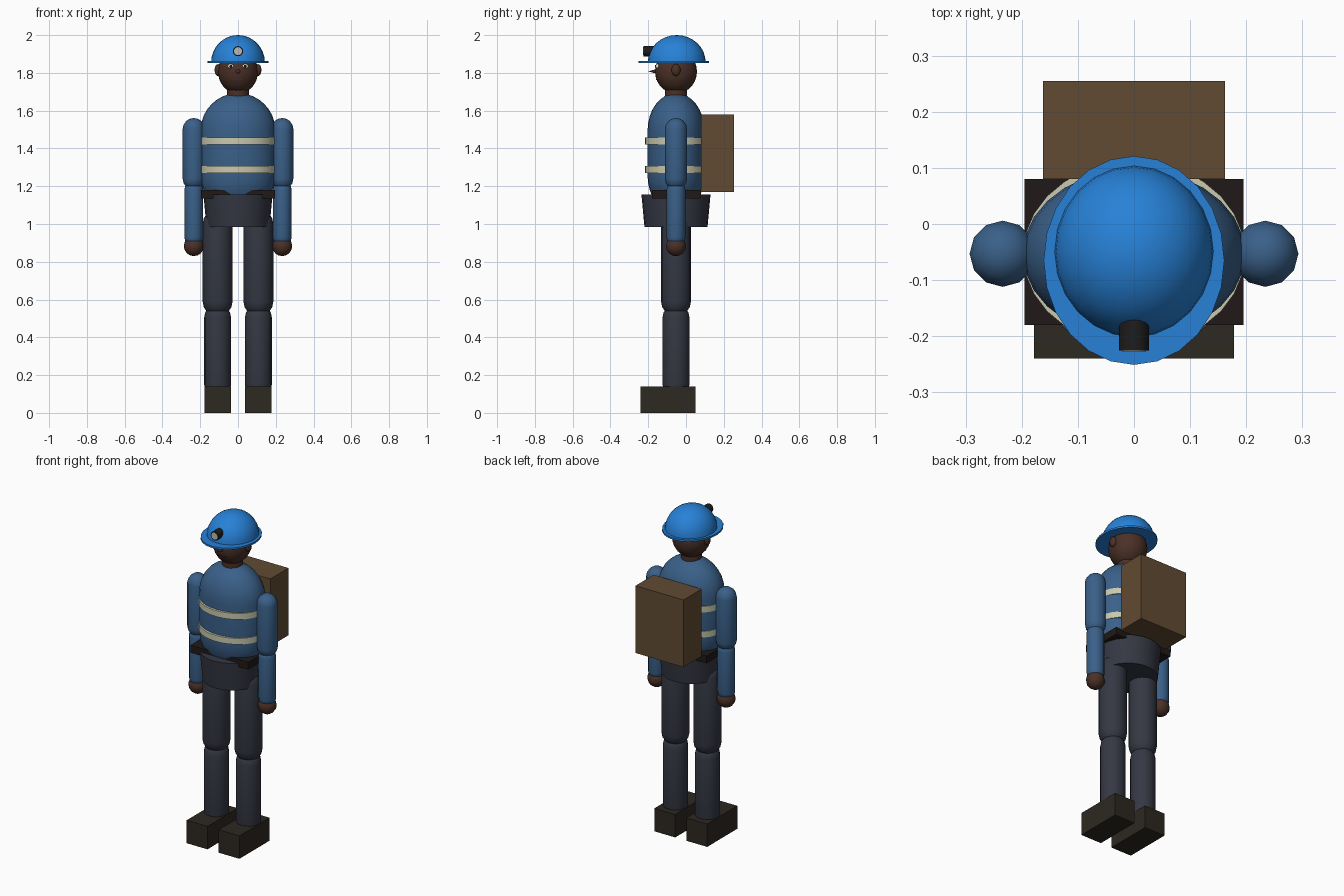
import bpy, bmesh, math
from mathutils import Matrix

if "Cube" in bpy.data.objects:
    bpy.data.objects.remove(bpy.data.objects["Cube"])

CY = -0.053  # depth of the body axis


def material(name, rgb):
    m = bpy.data.materials.new(name)
    m.diffuse_color = (*rgb, 1)
    m.use_nodes = True
    m.node_tree.nodes["Principled BSDF"].inputs["Base Color"].default_value = m.diffuse_color
    return m


BLUE = material("jacket_blue", (0.042, 0.117, 0.25))
HELMET = material("helmet_blue", (0.02, 0.22, 0.68))
TROUSER = material("trouser_grey", (0.035, 0.039, 0.056))
SKIN = material("skin", (0.07, 0.03, 0.02))
BROWN = material("pack_brown", (0.12, 0.07, 0.033))
BOOT = material("boot_dark", (0.026, 0.021, 0.015))
BELT = material("belt_dark", (0.014, 0.010, 0.009))
STRIPE = material("reflective", (0.58, 0.58, 0.43))
BLACK = material("black", (0.012, 0.012, 0.013))
LENS = material("lens", (0.5, 0.5, 0.48))
WHITE = material("eye_white", (0.8, 0.8, 0.76))
LIP = material("lip", (0.08, 0.018, 0.014))


def finish(name, bm, mat, loc, rot=(0, 0, 0), smooth=True):
    bmesh.ops.recalc_face_normals(bm, faces=bm.faces)
    me = bpy.data.meshes.new(name)
    bm.to_mesh(me)
    bm.free()
    ob = bpy.data.objects.new(name, me)
    bpy.context.collection.objects.link(ob)
    ob.location, ob.rotation_euler = loc, rot
    me.materials.append(mat)
    if smooth:
        bpy.ops.object.select_all(action='DESELECT')
        ob.select_set(True)
        bpy.context.view_layer.objects.active = ob
        bpy.ops.object.shade_smooth_by_angle(angle=math.radians(40))
    return ob


def lathe(name, profile, mat, loc, n=24, sx=1, sy=1, rot=(0, 0, 0)):
    """Revolve (radius, height) points around z; open ends are capped."""
    bm = bmesh.new()
    rings = [[bm.verts.new((r * sx * math.cos(math.tau * i / n),
                            r * sy * math.sin(math.tau * i / n), z))
              for i in range(n)] for r, z in profile]
    for a, b in zip(rings, rings[1:]):
        for i in range(n):
            j = (i + 1) % n
            bm.faces.new((a[i], a[j], b[j], b[i]))
    for (r, z), ring in ((profile[0], rings[0]), (profile[-1], rings[-1])):
        if r > 1e-5:
            bm.faces.new(ring)
    bmesh.ops.remove_doubles(bm, verts=bm.verts, dist=1e-6)
    return finish(name, bm, mat, loc, rot)


def arc(r, z, a0, a1, k):
    pts = []
    for i in range(k + 1):
        a = math.radians(a0 + (a1 - a0) * i / k)
        pts.append((max(0, r * math.cos(a)), z + r * math.sin(a)))
    return pts


def capsule(name, r, z0, z1, mat, x=0, n=12, k=4, sy=1):
    """Capsule whose end-sphere centres lie at z0 and z1."""
    prof = arc(r, z0, -90, 0, k) + arc(r, z1, 0, 90, k)
    return lathe(name, prof, mat, (x, CY, 0), n, 1, sy)


def ellipsoid(name, size, mat, loc, n=16, k=10):
    ob = lathe(name, arc(1, 0, -90, 90, k), mat, (0, 0, 0), n)
    ob.data.transform(Matrix.Diagonal((*size, 1)))
    ob.location = loc
    return ob


def box(name, lo, hi, mat):
    bm = bmesh.new()
    bmesh.ops.create_cube(bm, size=1)
    bmesh.ops.scale(bm, verts=bm.verts, vec=[b - a for a, b in zip(lo, hi)])
    return finish(name, bm, mat, [(a + b) / 2 for a, b in zip(lo, hi)], smooth=False)


# limbs, ears and eyes, one set per side
for side, s in (("right", -1), ("left", 1)):
    lx = s * 0.108
    box(side + "_boot", (lx - 0.07, -0.24, 0), (lx + 0.07, 0.05, 0.14), BOOT)
    capsule(side + "_shin", 0.071, 0.15, 0.505, TROUSER, lx, 16)
    capsule(side + "_thigh", 0.079, 0.59, 1.0, TROUSER, lx, 16)
    capsule(side + "_upper_arm", 0.059, 1.24, 1.502, BLUE, s * 0.234, 12)
    capsule(side + "_forearm", 0.05, 0.93, 1.18, BLUE, s * 0.234, 12)
    ellipsoid(side + "_hand", (0.053,) * 3, SKIN, (s * 0.234, CY, 0.883), 12, 8)
    ellipsoid(side + "_ear", (0.018, 0.024, 0.032), SKIN, (s * 0.106, CY, 1.815), 12, 8)
    ellipsoid(side + "_eye", (0.018, 0.012, 0.012), WHITE, (s * 0.038, -0.15, 1.835), 10, 6)
    ellipsoid(side + "_pupil", (0.008, 0.006, 0.008), BLACK, (s * 0.038, -0.159, 1.835), 8, 6)

# hips, belt and torso
lathe("hips", [(0.167, 0.985), (0.183, 1.157)], TROUSER, (0, CY, 0), 24)
box("belt", (-0.195, -0.18, 1.135), (0.195, 0.08, 1.18), BELT)
capsule("torso", 0.198, 1.255, 1.495, BLUE, n=28, k=8, sy=0.76)
for name, z in (("lower_stripe", 1.27), ("upper_stripe", 1.422)):
    lathe(name, [(1, z), (1, z + 0.037)], STRIPE, (0, CY, 0), 28, 0.198, 0.165)

# backpack
box("backpack", (-0.162, 0.08, 1.17), (0.162, 0.255, 1.58), BROWN)

# head and face
lathe("neck", [(0.058, 1.64), (0.058, 1.74)], SKIN, (0, CY, 0), 16)
ellipsoid("head", (0.106, 0.111, 0.118), SKIN, (0, CY, 1.808), 24, 14)
lathe("nose", [(0.015, 0), (0, 0.05)], SKIN, (0, -0.15, 1.808), 10, rot=(math.pi / 2, 0, 0))
box("mouth", (-0.025, -0.158, 1.763), (0.025, -0.14, 1.768), LIP)

# helmet with brim and lamp
lathe("helmet_brim", [(1, 1.852), (1, 1.863)], HELMET, (0, -0.065, 0), 24, 0.161, 0.186)
dome = [(r / 0.143, z) for r, z in arc(0.143, 1.857, 0, 90, 8)]
lathe("helmet_dome", dome, HELMET, (0, -0.049, 0), 24, 0.142, 0.153)
lathe("lamp", [(0.027, 0), (0.027, 0.055)], BLACK, (0, -0.17, 1.915), 16, rot=(math.pi / 2, 0, 0))
lathe("lamp_lens", [(0.021, 0), (0.021, 0.006)], LENS, (0, -0.221, 1.915), 16, rot=(math.pi / 2, 0, 0))
